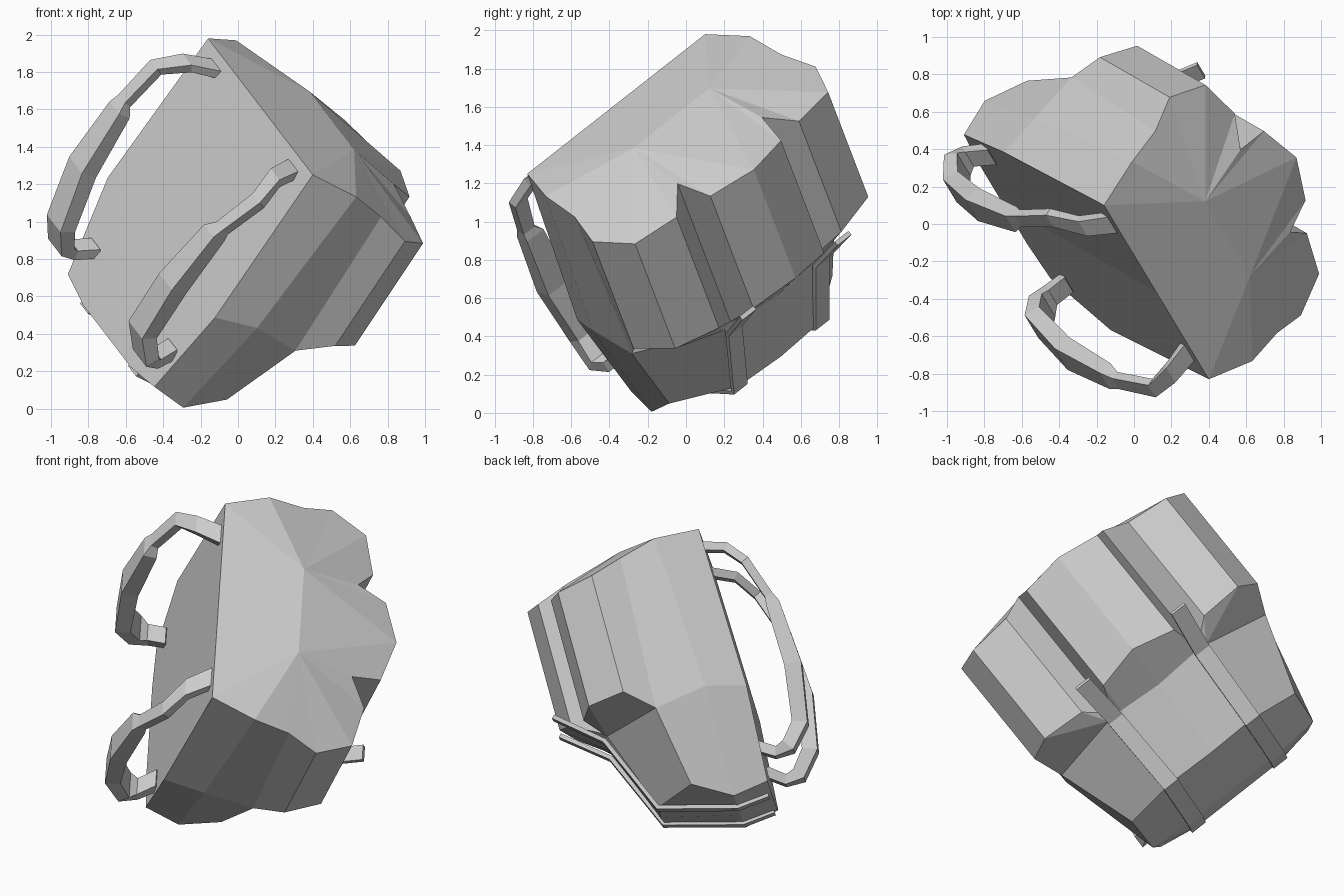
import bpy
import bmesh
from mathutils import Matrix, Vector

default_cube = bpy.data.objects.get("Cube")
if default_cube:
    bpy.data.objects.remove(default_cube, do_unlink=True)

# One plain grey for the whole backpack
grey = bpy.data.materials.new("light_grey")
grey.use_nodes = True
colour = (0.6, 0.6, 0.6, 1)
grey.diffuse_color = colour
grey.node_tree.nodes["Principled BSDF"].inputs["Base Color"].default_value = colour

# The backpack lies tilted: across is its width, upward its height
across = Vector((0.428, -0.711, -0.558)).normalized()
upward = Vector((0.527, -0.301, 0.795))
upward = (upward - across * upward.dot(across)).normalized()
outward = upward.cross(across)
tilt = Matrix((across, outward, upward)).transposed().to_4x4()
tilt = Matrix.Translation((0.12, -0.365, 1.615)) @ tilt


def add_part(name, bm):
    """Clean the mesh, tilt it and link it as a flat shaded object."""
    bmesh.ops.remove_doubles(bm, verts=bm.verts[:], dist=0.0005)
    bmesh.ops.recalc_face_normals(bm, faces=bm.faces[:])
    mesh = bpy.data.meshes.new(name)
    bm.to_mesh(mesh)
    bm.free()
    mesh.transform(tilt)
    mesh.materials.append(grey)
    part = bpy.data.objects.new(name, mesh)
    bpy.context.collection.objects.link(part)


def bridge(bm, first, second, closed=False):
    """Join two rows of vertices with quads."""
    count = len(first)
    for i in range(count if closed else count - 1):
        j = (i + 1) % count
        bm.faces.new((first[i], first[j], second[j], second[i]))


def add_body():
    """Loft one half of the bag from stacked outlines, then mirror it."""
    bm = bmesh.new()
    # Half outline: back corner, side, side pocket, groove, front pocket
    outline = [(0.654, 0), (0.75, 0.26), (0.76, 0.48), (0.82, 0.665), (0.71, 0.88),
               (0.45, 0.935), (0.31, 0.83), (0.26, 1.015), (0, 1.09)]
    rim_heights = [0, 0, -0.06, -0.125, -0.15, -0.14, -0.05, -0.11, -0.095]
    hem_heights = [-0.96, -0.91, -0.96, -0.83, -0.84, -0.87, -0.96, -0.85, -0.81]
    rim = [(x, y, z) for (x, y), z in zip(outline, rim_heights)]
    hem = [(x, y, z) for (x, y), z in zip(outline, hem_heights)]
    hem[0] = (0.67, -0.03, -0.96)
    hem[1] = (0.74, 0.2, -0.91)
    hem[2] = (0.75, 0.51, -0.96)

    # Undersides of the pockets step in to the narrower base
    groove = (0.36, 0.83, -0.98)
    under = hem[:3] + [hem[2], groove, groove, hem[6], (0.26, 0.84, -0.98), (0, 0.85, -1)]
    corner = (0.54, 0, -1.51)
    foot = (0.59, 0.21, -1.55)
    side = (0.6, 0.43, -1.42)
    base = [corner, foot, side, side] + [(0.3, 0.65, -1.45)] * 4 + [(0, 0.66, -1.46)]
    floor = [corner, foot, foot, foot] + [(0.3, 0.21, -1.57)] * 4 + [(0, 0.21, -1.57)]
    heel = [corner] * 4 + [(0.3, 0, -1.55)] * 4 + [(0, 0, -1.55)]

    rows = []
    for ring in (rim, hem, under, base, floor, heel):
        rows.append([bm.verts.new(point) for point in ring])
    for upper, lower in zip(rows, rows[1:]):
        bridge(bm, upper, lower)

    # Domed lid around a short ridge
    ridge = bm.verts.new((0.28, 0.48, 0.055))
    ridge_middle = bm.verts.new((0, 0.48, 0.055))
    back_middle = bm.verts.new((0, 0, 0))
    top = rows[0]
    for left, right in zip(top, top[1:]):
        bm.faces.new((ridge, left, right))
    bm.faces.new((ridge, top[-1], ridge_middle))
    bm.faces.new((top[0], ridge, ridge_middle, back_middle))

    # Flat panel on the wearer's side
    heel_row = rows[-1]
    bm.faces.new((back_middle, top[0], rows[1][0], rows[3][0],
                  heel_row[4], heel_row[-1]))
    bmesh.ops.remove_doubles(bm, verts=bm.verts[:], dist=0.0005)
    bmesh.ops.mirror(bm, geom=bm.verts[:] + bm.edges[:] + bm.faces[:],
                     axis='X', merge_dist=0.001)
    add_part("bag_body", bm)


def add_band(name, path, widths, depths, mirror):
    """Sweep a flat rectangular section along a path."""
    bm = bmesh.new()
    points = [Vector((x * mirror, y, z)) for x, y, z in path]
    rows = []
    for i, point in enumerate(points):
        before = points[max(i - 1, 0)]
        after = points[min(i + 1, len(points) - 1)]
        tangent = after - before
        tangent.x = 0
        normal = tangent.normalized().cross(Vector((1, 0, 0))) * depths[i] / 2
        half = Vector((widths[i] / 2, 0, 0))
        rows.append([bm.verts.new(point + offset) for offset in
                     (half + normal, half - normal, -half - normal, normal - half)])
    for first, second in zip(rows, rows[1:]):
        bridge(bm, first, second, closed=True)
    bm.faces.new(rows[0])
    bm.faces.new(rows[-1])
    add_part(name, bm)


add_body()

# Shoulder straps: thin webbing, padded middle, thin webbing again
strap_path = [(0.48, 0.01, -0.08), (0.55, -0.12, -0.13), (0.64, -0.21, -0.25),
              (0.61, -0.29, -0.48), (0.59, -0.3, -0.53), (0.56, -0.32, -0.9),
              (0.51, -0.27, -1.23), (0.53, -0.17, -1.35), (0.52, -0.09, -1.36),
              (0.48, 0.01, -1.29)]
strap_widths = [0.12, 0.11, 0.09, 0.08, 0.12, 0.16, 0.17, 0.17, 0.11, 0.11]
strap_depths = [0.05] * 4 + [0.08, 0.1, 0.09, 0.08] + [0.06] * 2

# Compression bands wrap the base and end in loose tabs
band_path = [(0.3, 0.02, -1.555), (0.3, 0.21, -1.575), (0.3, 0.655, -1.455),
             (0.32, 0.85, -1), (0.35, 1.1, -0.79)]

for label, mirror in (("left", 1), ("right", -1)):
    add_band("shoulder_strap_" + label, strap_path, strap_widths, strap_depths, mirror)
    add_band("base_band_" + label, band_path, [0.1] * 5, [0.025] * 5, mirror)
